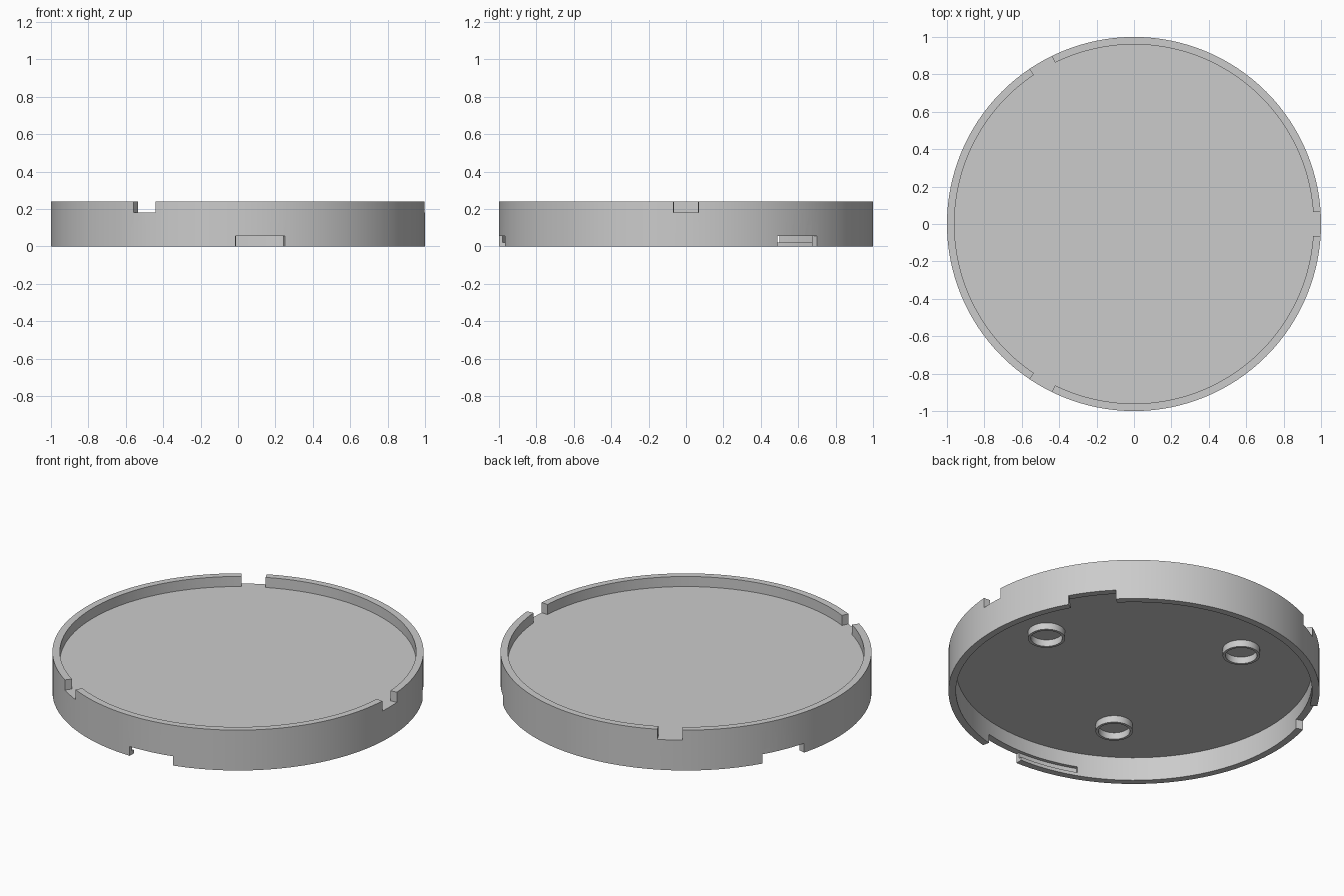
import bpy, bmesh
from math import radians, cos, sin, pi

cube = bpy.data.objects.get("Cube")
if cube:
    bpy.data.objects.remove(cube, do_unlink=True)

grey = bpy.data.materials.new("light grey")
grey.use_nodes = True
colour = (0.6, 0.6, 0.6, 1)
grey.diffuse_color = colour
grey.node_tree.nodes["Principled BSDF"].inputs["Base Color"].default_value = colour


def sweep(bm, profile, start=0, end=360, steps=128, centre=(0, 0)):
    """Sweep a closed (radius, z) profile around a vertical axis."""
    full = end - start >= 360
    rows = []
    for i in range(steps if full else steps + 1):
        a = radians(start + (end - start) * i / steps)
        rows.append([bm.verts.new((centre[0] + r * cos(a), centre[1] + r * sin(a), z))
                     for r, z in profile])
    n = len(profile)
    for i in range(steps):
        p, q = rows[i], rows[(i + 1) % len(rows)]
        for j in range(n):
            k = (j + 1) % n
            if profile[j][0] or profile[k][0]:
                bm.faces.new((p[j], q[j], q[k], p[k]))
    if not full:
        bm.faces.new(rows[0])
        bm.faces.new(rows[-1])


def rect(r0, r1, z0, z1):
    return [(r0, z0), (r1, z0), (r1, z1), (r0, z1)]


def finish(bm, name):
    bmesh.ops.remove_doubles(bm, verts=bm.verts, dist=1e-5)
    bmesh.ops.recalc_face_normals(bm, faces=bm.faces)
    mesh = bpy.data.meshes.new(name)
    bm.to_mesh(mesh)
    bm.free()
    mesh.materials.append(grey)
    ob = bpy.data.objects.new(name, mesh)
    bpy.context.collection.objects.link(ob)
    return ob


def select(ob):
    bpy.ops.object.select_all(action='DESELECT')
    ob.select_set(True)
    bpy.context.view_layer.objects.active = ob


def cut(ob, cutter):
    mod = ob.modifiers.new("cut", 'BOOLEAN')
    mod.object = cutter
    mod.solver = 'EXACT'
    select(ob)
    bpy.ops.object.modifier_apply(modifier=mod.name)
    bpy.data.objects.remove(cutter, do_unlink=True)


WALL, TOP, FLOOR, UNDER, ENTRY = 0.96, 0.24, 0.18, 0.14, 0.055
turns = (0, 120, 240)

# Lid body: rim wall with a plate across it
bm = bmesh.new()
sweep(bm, [(0, UNDER), (WALL, UNDER), (WALL, 0), (1, 0), (1, TOP),
           (WALL, TOP), (WALL, FLOOR), (0, FLOOR)])
body = finish(bm, "lid_body")

# Notches in the upper rim and entry openings in the lower rim
bm = bmesh.new()
for t in turns:
    sweep(bm, rect(0.94, 1.1, FLOOR, 0.3), t - 3.9, t + 3.9, 4)
    sweep(bm, rect(0.9, 1.1, -0.1, ENTRY), t + 29.3, t + 44.5, 6)
cut(body, finish(bm, "opening_cutter"))

# Locking grooves inside the lower rim
bm = bmesh.new()
for t in turns:
    sweep(bm, rect(0.9, 0.98, 0.02, ENTRY), t + 8.5, t + 30, 10)
cut(body, finish(bm, "groove_cutter"))

# Small rings under the plate
bm = bmesh.new()
for t in turns:
    a = radians(t)
    sweep(bm, rect(0.085, 0.1, 0.1, UNDER + 0.01), steps=48,
          centre=(0.615 * cos(a), 0.615 * sin(a)))
rings = finish(bm, "underside_rings")

for ob in (body, rings):
    select(ob)
    bpy.ops.object.shade_smooth_by_angle(angle=radians(30))
